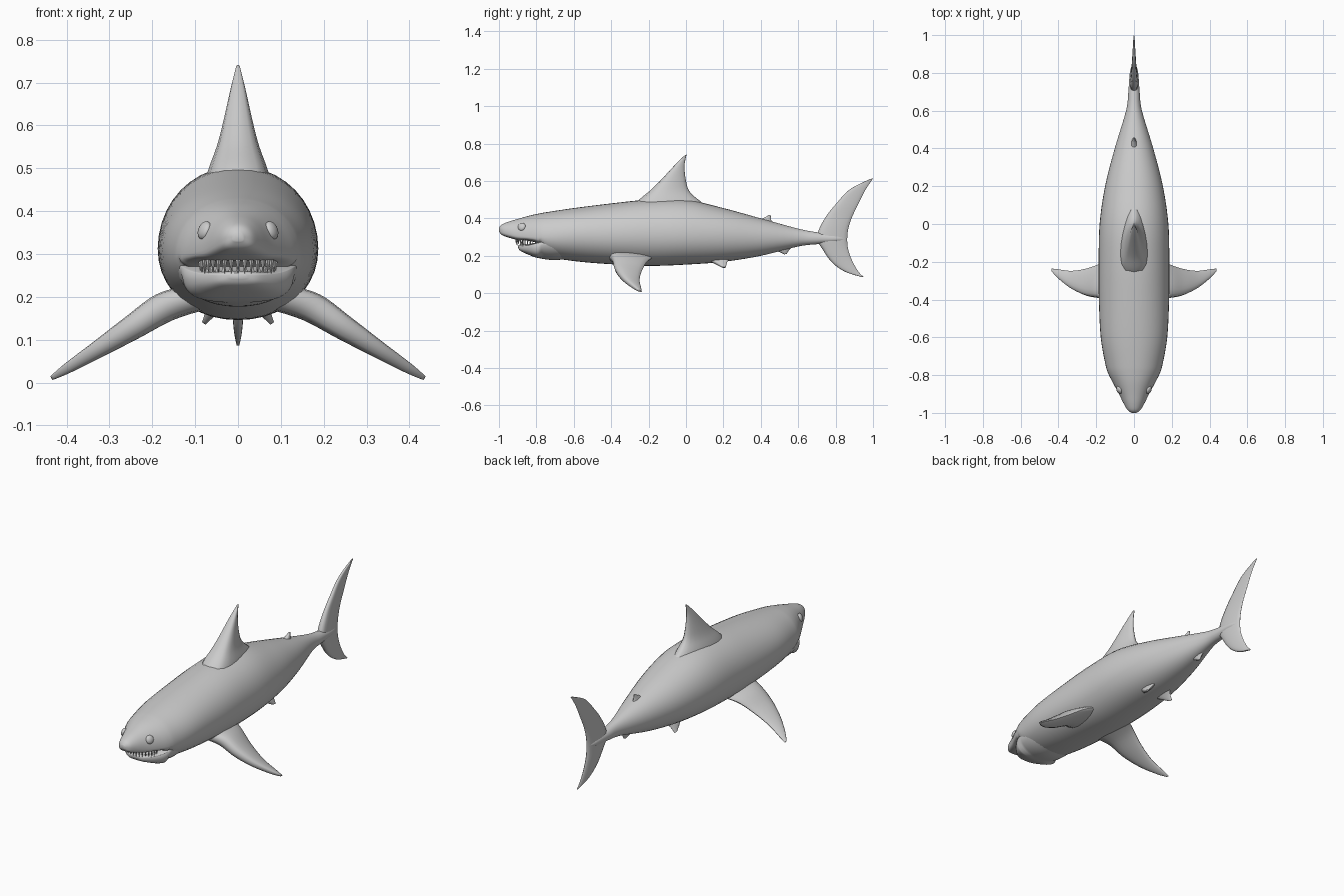
import bpy, bmesh
from math import sin, cos, pi, copysign
from mathutils import Vector

cube = bpy.data.objects.get("Cube")
if cube:
    bpy.data.objects.remove(cube, do_unlink=True)

grey = bpy.data.materials.new("shark grey")
grey.use_nodes = True
colour = (0.6, 0.6, 0.6, 1)
grey.diffuse_color = colour
grey.node_tree.nodes["Principled BSDF"].inputs["Base Color"].default_value = colour


def finish(name, bm, angle=1.0):
    """Turn a bmesh into a smooth shaded object."""
    bmesh.ops.recalc_face_normals(bm, faces=bm.faces)
    mesh = bpy.data.meshes.new(name)
    bm.to_mesh(mesh)
    bm.free()
    mesh.materials.append(grey)
    obj = bpy.data.objects.new(name, mesh)
    bpy.context.collection.objects.link(obj)
    bpy.ops.object.select_all(action="DESELECT")
    obj.select_set(True)
    bpy.context.view_layer.objects.active = obj
    bpy.ops.object.shade_smooth_by_angle(angle=angle)
    return obj


def refine(rows, steps):
    """Smooth a short list of stations with a Catmull-Rom spline."""
    rows = [Vector(r) for r in rows]
    out = []
    for i in range(len(rows) - 1):
        b, c = rows[i], rows[i + 1]
        a, d = rows[max(i - 1, 0)], rows[min(i + 2, len(rows) - 1)]
        for s in range(steps):
            t = s / steps
            out.append(0.5 * (2 * b + (c - a) * t + (2 * a - 5 * b + 4 * c - d) * t * t
                              + (3 * b - a - 3 * c + d) * t ** 3))
    return out + [rows[-1]]


def loft(name, rings):
    """Skin closed rings of points and cap both ends."""
    bm = bmesh.new()
    loops = [[bm.verts.new(p) for p in ring] for ring in rings]
    for a, b in zip(loops, loops[1:]):
        for i in range(len(a)):
            j = (i + 1) % len(a)
            bm.faces.new((a[i], a[j], b[j], b[i]))
    bm.faces.new(loops[0])
    bm.faces.new(loops[-1])
    return finish(name, bm)


def hull(name, stations, sides=40, steps=5):
    """Loft of (y, top, widest height, bottom, half width) stations."""
    rings = []
    for y, top, mid, low, wide in refine(stations, steps):
        ring = []
        for k in range(sides):
            a = 2 * pi * k / sides
            s, c = sin(a), cos(a)
            # The underside of the head is squarer than the rest
            power = 0.6 if s < 0 and y < -0.79 else 0.95
            z = mid + (top - mid) * s if s > 0 else mid - (mid - low) * abs(s) ** power
            ring.append((wide * copysign(abs(c) ** power, c), y, z))
        rings.append(ring)
    return loft(name, rings)


def fin(name, sections, normal, steps=5, half=9):
    """Loft of (x, lead y, lead z, trail y, trail z, half thickness) foils."""
    normal = Vector(normal).normalized()
    rings = []
    for x, ly, lz, ty, tz, thick in refine(sections, steps):
        lead, trail = Vector((x, ly, lz)), Vector((x, ty, tz))
        ring = []
        for k in range(2 * half):
            u = k / half if k <= half else 2 - k / half
            side = 1 if k <= half else -1
            bulge = thick * max(sin(pi * u ** 0.7), 0)
            ring.append(lead.lerp(trail, u * u * (3 - 2 * u)) + normal * side * bulge)
        rings.append(ring)
    return loft(name, rings)


# Body with snout and upper jaw
hull("body", [
    (-1, 0.35, 0.34, 0.33, 0.012),
    (-0.985, 0.367, 0.336, 0.312, 0.034),
    (-0.95, 0.382, 0.325, 0.298, 0.055),
    (-0.9, 0.397, 0.31, 0.285, 0.08),
    (-0.84, 0.414, 0.302, 0.28, 0.112),
    (-0.79, 0.425, 0.3, 0.262, 0.137),
    (-0.74, 0.434, 0.3, 0.2, 0.152),
    (-0.6, 0.455, 0.31, 0.172, 0.176),
    (-0.4, 0.48, 0.31, 0.155, 0.186),
    (-0.2, 0.5, 0.315, 0.146, 0.187),
    (0, 0.5, 0.315, 0.153, 0.182),
    (0.2, 0.455, 0.31, 0.168, 0.153),
    (0.4, 0.4, 0.3, 0.2, 0.102),
    (0.6, 0.345, 0.295, 0.25, 0.042),
    (0.7, 0.326, 0.293, 0.262, 0.03),
    (0.8, 0.315, 0.291, 0.272, 0.022),
    (0.85, 0.3, 0.29, 0.28, 0.008),
])

# Lower jaw
hull("lower_jaw", [
    (-0.897, 0.256, 0.25, 0.243, 0.02),
    (-0.885, 0.26, 0.25, 0.226, 0.052),
    (-0.84, 0.262, 0.256, 0.205, 0.1),
    (-0.79, 0.275, 0.268, 0.188, 0.13),
    (-0.7, 0.3, 0.28, 0.177, 0.145),
    (-0.6, 0.3, 0.28, 0.19, 0.14),
])


# Teeth rows along the jaw arcs
def teeth(name, count, width, front, back, base, tip):
    bm = bmesh.new()
    for k in range(count):
        a = (k / (count - 1) - 0.5) * pi * 0.92
        centre = Vector((width * sin(a), back - (back - front) * cos(a), base))
        root = [bm.verts.new(centre + Vector((0.0065 * cos(b), 0.005 * sin(b), 0)))
                for b in (0, pi / 2, pi, 3 * pi / 2)]
        point = bm.verts.new((centre.x, centre.y, tip))
        for i in range(4):
            bm.faces.new((root[i], root[(i + 1) % 4], point))
        bm.faces.new(root)
    finish(name, bm, 0.5)


teeth("upper_teeth", 17, 0.088, -0.908, -0.82, 0.291, 0.254)
teeth("lower_teeth", 15, 0.082, -0.884, -0.81, 0.255, 0.282)

# Dorsal fins
fin("dorsal_fin", [
    (0, -0.3, 0.44, 0.15, 0.43, 0.085),
    (0, -0.25, 0.5, 0.085, 0.485, 0.07),
    (0, -0.185, 0.555, 0.022, 0.54, 0.05),
    (0, -0.13, 0.61, 0, 0.6, 0.035),
    (0, -0.055, 0.69, -0.008, 0.68, 0.017),
    (0, -0.006, 0.738, 0.003, 0.741, 0.004),
], (1, 0, 0))
fin("second_dorsal_fin", [
    (0, 0.37, 0.38, 0.48, 0.36, 0.022),
    (0, 0.415, 0.402, 0.458, 0.385, 0.012),
    (0, 0.443, 0.418, 0.453, 0.416, 0.004),
], (1, 0, 0))

# Tail fin, both lobes
fin("tail_fin", [
    (0, 0.94, 0.086, 0.948, 0.088, 0.003),
    (0, 0.85, 0.115, 0.92, 0.118, 0.009),
    (0, 0.78, 0.165, 0.888, 0.175, 0.014),
    (0, 0.73, 0.235, 0.867, 0.235, 0.019),
    (0, 0.7, 0.29, 0.862, 0.29, 0.022),
    (0, 0.715, 0.35, 0.868, 0.345, 0.02),
    (0, 0.752, 0.415, 0.887, 0.405, 0.015),
    (0, 0.8, 0.475, 0.918, 0.47, 0.012),
    (0, 0.876, 0.555, 0.958, 0.55, 0.008),
    (0, 0.985, 0.611, 1, 0.613, 0.003),
], (1, 0, 0))

# Anal fin
fin("anal_fin", [
    (0, 0.45, 0.235, 0.57, 0.25, 0.018),
    (0, 0.5, 0.22, 0.55, 0.228, 0.011),
    (0, 0.525, 0.208, 0.538, 0.209, 0.004),
], (1, 0, 0))

# Paired fins and eyes
for side, word in ((1, "left"), (-1, "right")):
    fin(word + "_pectoral_fin", [
        (side * 0.09, -0.42, 0.2, -0.16, 0.2, 0.035),
        (side * 0.17, -0.395, 0.178, -0.205, 0.172, 0.036),
        (side * 0.25, -0.38, 0.128, -0.235, 0.122, 0.029),
        (side * 0.33, -0.342, 0.077, -0.248, 0.072, 0.02),
        (side * 0.4, -0.287, 0.033, -0.24, 0.03, 0.012),
        (side * 0.435, -0.25, 0.011, -0.236, 0.009, 0.005),
    ], (side * 0.56, 0, 0.83))
    fin(word + "_pelvic_fin", [
        (side * 0.04, 0.1, 0.19, 0.24, 0.195, 0.02),
        (side * 0.062, 0.145, 0.165, 0.22, 0.165, 0.013),
        (side * 0.08, 0.195, 0.138, 0.213, 0.138, 0.005),
    ], (side * 0.8, 0, 0.6))
    bm = bmesh.new()
    bmesh.ops.create_uvsphere(bm, u_segments=20, v_segments=12, radius=0.022)
    eye = finish(word + "_eye", bm)
    eye.scale = (0.6, 1, 1)
    eye.rotation_euler = (0, side * -0.35, side * -0.45)
    eye.location = (side * 0.078, -0.878, 0.355)
